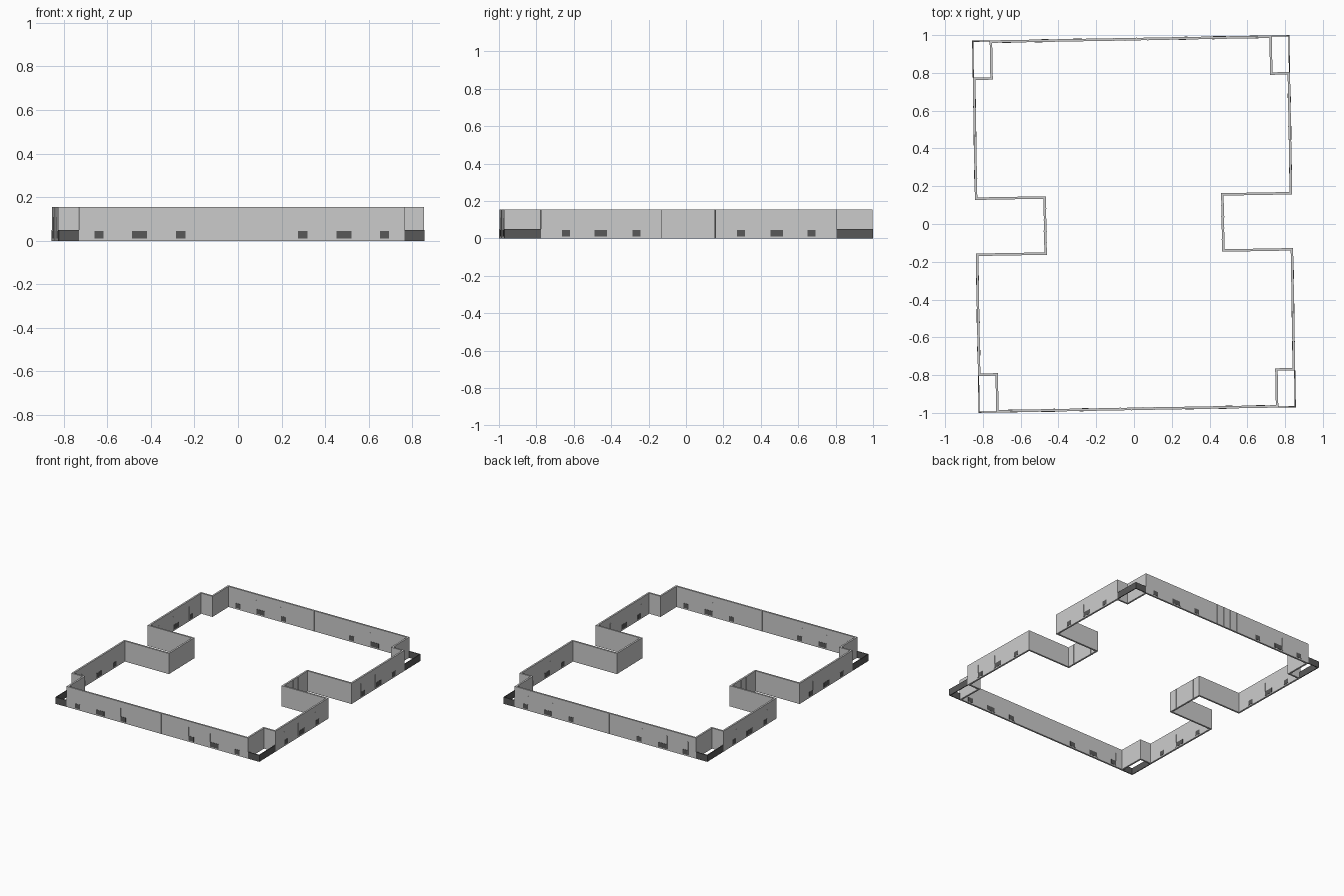
import bpy, bmesh
from math import radians
from mathutils import Matrix, Vector

if "Cube" in bpy.data.objects:
    bpy.data.objects.remove(bpy.data.objects["Cube"])

W, D, H, T = 0.840, 0.985, 0.155, 0.013   # half width, half depth, wall height, thickness
NX, NY = 0.747, 0.79                      # corner notch position
RX, RY = 0.477, 0.142                     # side recess position
ROT = Matrix.Rotation(radians(1.0), 4, 'Z')   # the plan is slightly turned

dark = bpy.data.materials.new("dark_grey")
dark.diffuse_color = (0.1, 0.1, 0.1, 1)
dark.use_nodes = True
dark.node_tree.nodes["Principled BSDF"].inputs["Base Color"].default_value = dark.diffuse_color


def finish(bm, name, mat=None):
    bm.transform(ROT)
    bmesh.ops.recalc_face_normals(bm, faces=bm.faces)
    me = bpy.data.meshes.new(name)
    bm.to_mesh(me)
    bm.free()
    ob = bpy.data.objects.new(name, me)
    bpy.context.collection.objects.link(ob)
    if mat:
        me.materials.append(mat)
    return ob


def box(bm, x0, x1, y0, y1, z0, z1):
    m = Matrix.Translation(((x0 + x1) / 2, (y0 + y1) / 2, (z0 + z1) / 2))
    m = m @ Matrix.Diagonal((abs(x1 - x0), abs(y1 - y0), z1 - z0, 1))
    bmesh.ops.create_cube(bm, size=1, matrix=m)


# Wall: half outline counter-clockwise, other half by half-turn, inset by thickness
half = [(-NX, -D), (NX, -D), (NX, -NY), (W, -NY), (W, -RY), (RX, -RY),
        (RX, RY), (W, RY), (W, NY), (NX, NY)]
outer = [Vector(p) for p in half] + [Vector((-x, -y)) for x, y in half]
inner = []
n = len(outer)
for i, p in enumerate(outer):
    a = (p - outer[i - 1]).normalized()
    b = (outer[(i + 1) % n] - p).normalized()
    inner.append(p + T * (Vector((-a.y, a.x)) + Vector((-b.y, b.x))))
bm = bmesh.new()
rings = [[bm.verts.new((p.x, p.y, z)) for p in loop]
         for loop, z in ((outer, 0), (outer, H), (inner, H), (inner, 0))]
for k in range(4):
    r, s = rings[k], rings[(k + 1) % 4]
    for i in range(n):
        j = (i + 1) % n
        bm.faces.new((r[i], r[j], s[j], s[i]))
finish(bm, "perimeter_wall")

# Low L-shaped curbs closing the four corners
C = 0.006
bm = bmesh.new()
for sx in (-1, 1):
    for sy in (-1, 1):
        box(bm, sx * NX, sx * W, sy * (D - C), sy * D, 0, 0.05)
        box(bm, sx * (W - C), sx * W, sy * NY, sy * (D - C), 0, 0.05)
finish(bm, "corner_curbs", dark)

# Vents through the walls: centre offset and half width
E = 0.0015
vents = [(0.28, 0.021), (0.47, 0.034), (0.656, 0.021)]
bm = bmesh.new()
for s in (-1, 1):
    for c, h in vents:
        for d in (-1, 1):
            m = d * c
            box(bm, m - h, m + h, s * (D - T - E), s * (D + E), 0.01, 0.045)
            box(bm, s * (W - T - E), s * (W + E), m - h, m + h, 0.01, 0.045)
finish(bm, "wall_vents", dark)

# Thin ribs on the long walls and the recess ends
bm = bmesh.new()
R = 0.003
for s in (-1, 1):
    for u in (-0.09, -0.03, 0.03, 0.09):
        box(bm, u - R, u + R, s * (D - T - E), s * (D + E), 0, H)
        box(bm, s * (RX - T - E), s * (RX + E), u - R, u + R, 0, H)
    for c, h in vents:
        for d in (-1, 1):
            u = d * c - h - R
            box(bm, u - R, u + R, s * (D - T - E), s * (D + E), 0.01, 0.11)
            box(bm, s * (W - T - E), s * (W + E), u - R, u + R, 0.01, 0.11)
finish(bm, "wall_ribs")
